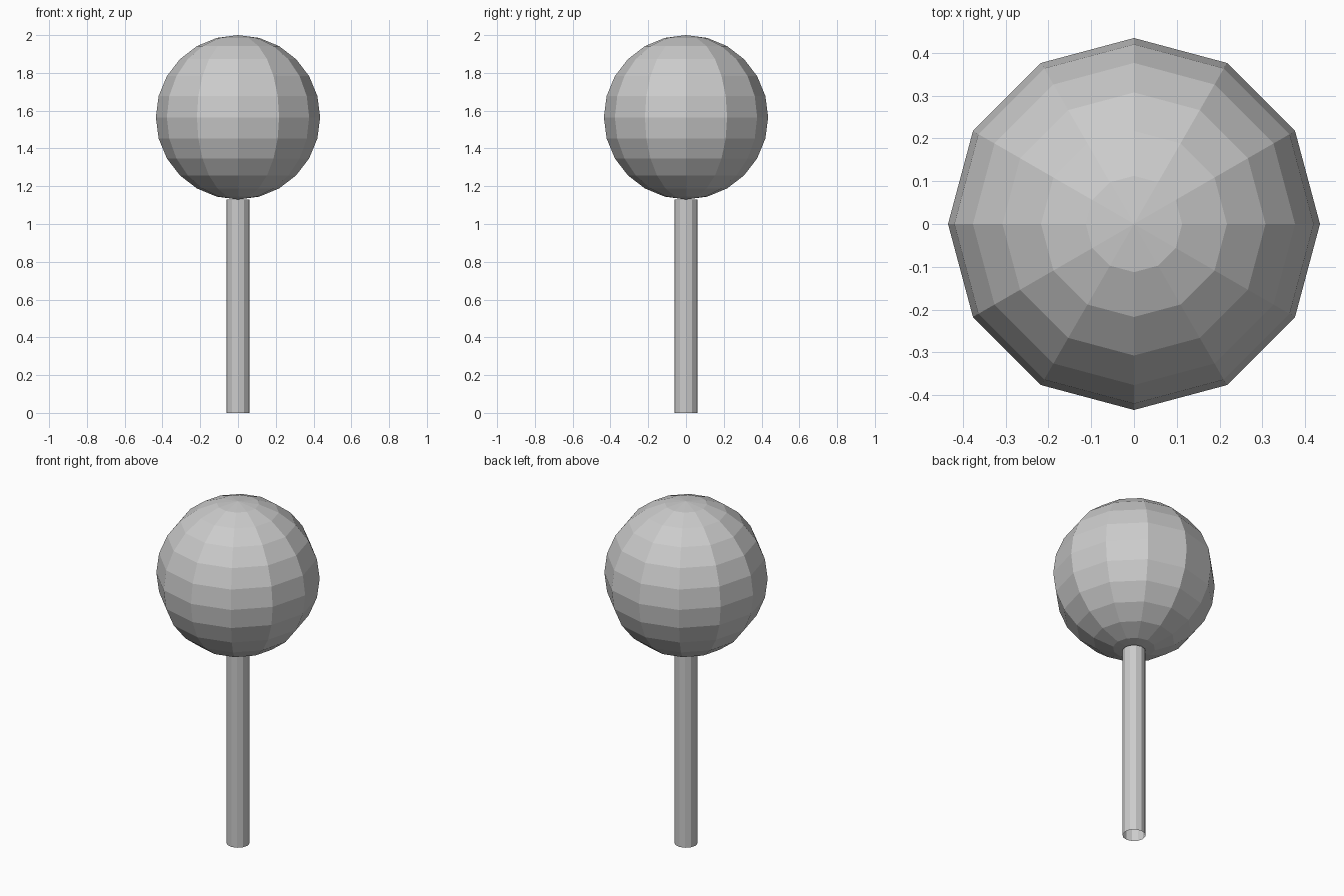
import bpy

if "Cube" in bpy.data.objects:
    bpy.data.objects.remove(bpy.data.objects["Cube"])

BALL_R = 0.435
BALL_Z = 2.0 - BALL_R
STEM_TOP = BALL_Z - BALL_R
SIDES = 12

# Faceted ball on top
bpy.ops.mesh.primitive_uv_sphere_add(segments=SIDES, ring_count=12, radius=BALL_R,
                                     location=(0, 0, BALL_Z))
bpy.context.object.name = "ball"

# Open-ended stem just touching the underside of the ball
bpy.ops.mesh.primitive_cylinder_add(vertices=SIDES, radius=0.062, depth=STEM_TOP,
                                    end_fill_type='NOTHING',
                                    location=(0, 0, STEM_TOP / 2))
bpy.context.object.name = "stem"
